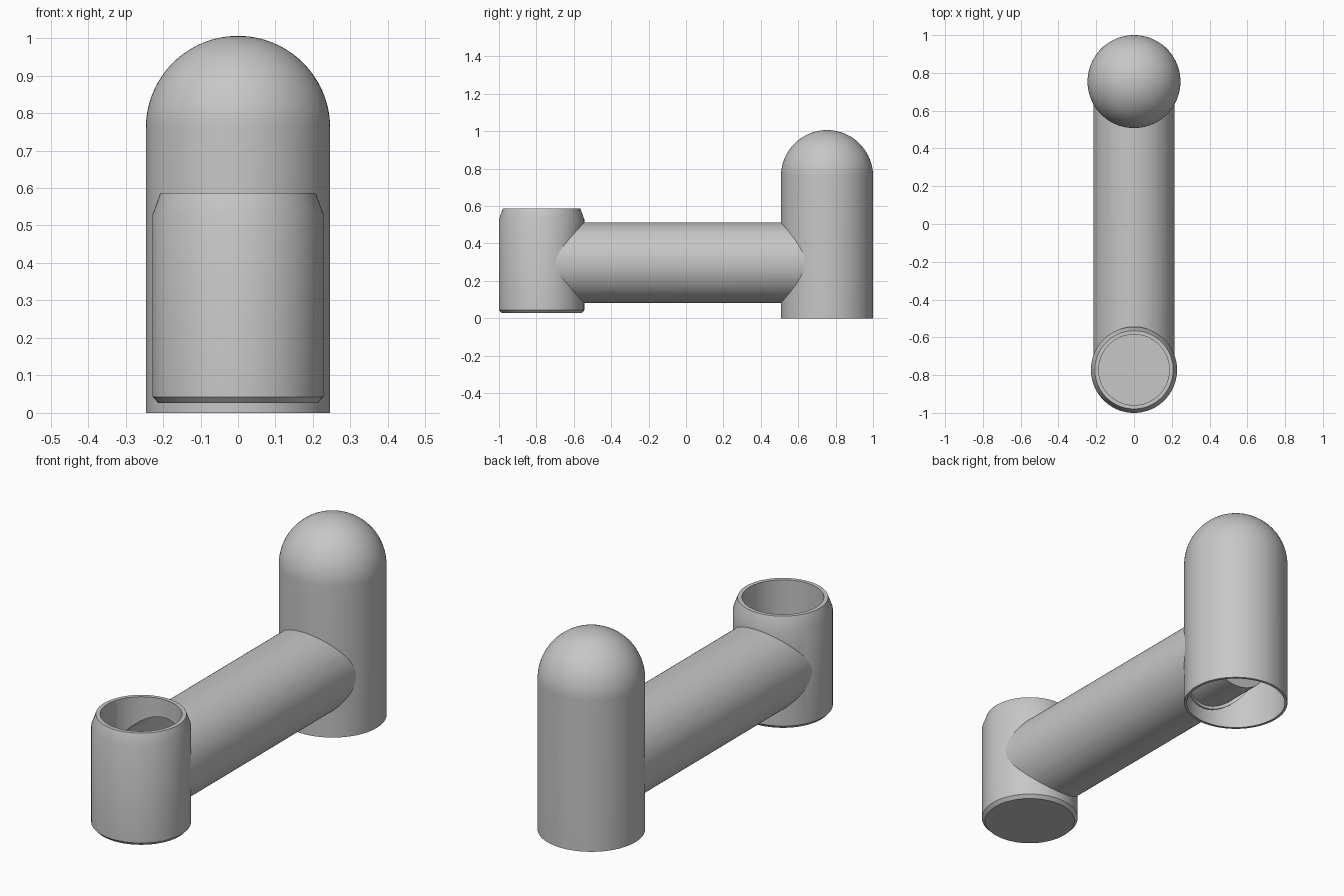
import bpy, bmesh, math
from mathutils import Matrix, Vector

cube = bpy.data.objects.get("Cube")
if cube:
    bpy.data.objects.remove(cube, do_unlink=True)

GREY = (0.57, 0.57, 0.57, 1.0)
grey = bpy.data.materials.new("plain grey")
grey.use_nodes = True
grey.diffuse_color = GREY
grey.node_tree.nodes["Principled BSDF"].inputs["Base Color"].default_value = GREY

FRONT_Y, BACK_Y, TUBE_Z = -0.772, 0.754, 0.297
BORE, TUBE_R = 0.2, 0.215
SIDES = 96


def lathe(name, profile, matrix, closed=False):
    """Revolve a (radius, height) profile about the local z axis."""
    bm = bmesh.new()
    verts = [bm.verts.new((r, 0, h)) for r, h in profile]
    pairs = list(zip(verts, verts[1:]))
    if closed:
        pairs.append((verts[-1], verts[0]))
    edges = [bm.edges.new(p) for p in pairs]
    bmesh.ops.spin(bm, geom=verts + edges, cent=(0, 0, 0), axis=(0, 0, 1),
                   angle=math.tau, steps=SIDES, use_duplicate=False)
    bmesh.ops.remove_doubles(bm, verts=bm.verts, dist=1e-5)
    bmesh.ops.recalc_face_normals(bm, faces=bm.faces)
    bm.transform(matrix)
    mesh = bpy.data.meshes.new(name)
    bm.to_mesh(mesh)
    bm.free()
    mesh.materials.append(grey)
    obj = bpy.data.objects.new(name, mesh)
    bpy.context.collection.objects.link(obj)
    return obj


def rod(name, radius, low, high, matrix):
    return lathe(name, [(0, low), (radius, low), (radius, high), (0, high)], matrix)


def cut(obj, cutter):
    """Subtract the cutter, keep the result and discard the cutter."""
    mod = obj.modifiers.new("cut", 'BOOLEAN')
    mod.operation, mod.solver, mod.object = 'DIFFERENCE', 'EXACT', cutter
    bpy.context.view_layer.update()
    graph = bpy.context.evaluated_depsgraph_get()
    mesh = bpy.data.meshes.new_from_object(obj.evaluated_get(graph))
    obj.modifiers.clear()
    obj.data = mesh
    bpy.data.objects.remove(cutter, do_unlink=True)


def dome(radius, base, steps=24):
    return [(radius * math.cos(a), base + radius * math.sin(a))
            for a in (math.pi / 2 * i / steps for i in range(steps))] + [(0, base + radius)]


front_axis = Matrix.Translation((0, FRONT_Y, 0))
back_axis = Matrix.Translation((0, BACK_Y, 0))
tube_axis = Matrix.Translation((0, 0, TUBE_Z)) @ Matrix.Rotation(-math.pi / 2, 4, 'X')

# Open-topped front cup with chamfered ends
front_cup = lathe("front_cup", [
    (0, 0.027), (0.213, 0.027), (0.228, 0.043), (0.228, 0.53), (0.207, 0.587),
    (0.187, 0.587), (0.187, 0.047), (0, 0.047)], front_axis)
cut(front_cup, rod("front_bore", BORE, FRONT_Y, 0, tube_axis))

# Domed back post, hollow and open below
back_post = lathe("back_post", [(0.233, 0), (0.246, 0)] + dome(0.246, 0.76)
                  + dome(0.233, 0.76)[::-1], back_axis)
cut(back_post, rod("back_bore", BORE, 0, BACK_Y, tube_axis))

# Hollow connecting tube, trimmed inside the walls of both posts
connecting_tube = lathe("connecting_tube", [
    (BORE, FRONT_Y), (TUBE_R, FRONT_Y), (TUBE_R, BACK_Y), (BORE, BACK_Y)],
    tube_axis, closed=True)
cut(connecting_tube, rod("front_trim", 0.195, -0.5, 1, front_axis))
cut(connecting_tube, rod("back_trim", 0.238, -0.5, 1, back_axis))

# Smooth round surfaces, crisp rims
bpy.ops.object.select_all(action='DESELECT')
for part in (front_cup, back_post, connecting_tube):
    part.select_set(True)
    bpy.context.view_layer.objects.active = part
bpy.ops.object.shade_smooth_by_angle(angle=math.radians(30))
